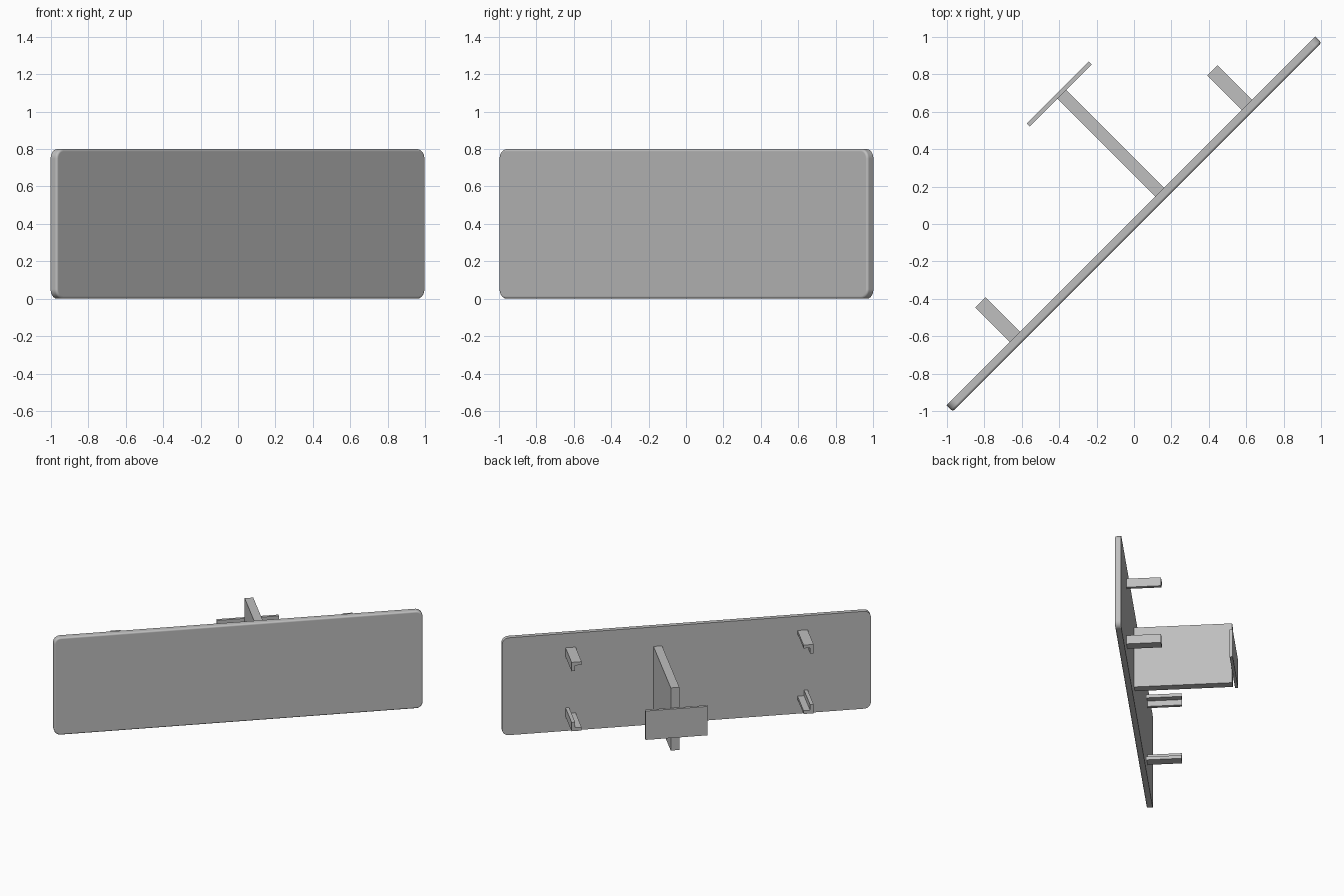
import bpy, bmesh, math

if "Cube" in bpy.data.objects:
    bpy.data.objects.remove(bpy.data.objects["Cube"])

TURN = math.radians(45)      # whole assembly stands diagonally
BACK = 0.023                 # rear face of the panel (local y)

grey = bpy.data.materials.new("plain grey")
grey.diffuse_color = (0.52, 0.52, 0.52, 1)
grey.use_nodes = True
grey.node_tree.nodes["Principled BSDF"].inputs["Base Color"].default_value = grey.diffuse_color


def finish(name, bm):
    bmesh.ops.recalc_face_normals(bm, faces=bm.faces)
    mesh = bpy.data.meshes.new(name)
    bm.to_mesh(mesh)
    bm.free()
    mesh.materials.append(grey)
    obj = bpy.data.objects.new(name, mesh)
    obj.rotation_euler.z = TURN
    bpy.context.collection.objects.link(obj)
    return obj


def prism(points, y0, y1):
    """Extrude an x-z outline from y0 to y1."""
    bm = bmesh.new()
    face = bm.faces.new([bm.verts.new((x, y0, z)) for x, z in points])
    out = bmesh.ops.extrude_face_region(bm, geom=[face])
    verts = [g for g in out["geom"] if isinstance(g, bmesh.types.BMVert)]
    bmesh.ops.translate(bm, verts=verts, vec=(0, y1 - y0, 0))
    return bm


def rect(x0, x1, z0, z1):
    return [(x0, z0), (x1, z0), (x1, z1), (x0, z1)]


# Panel: rounded corners and a softened front rim
bm = prism(rect(-1.394, 1.394, 0, 0.8), -BACK, BACK)
corners = [e for e in bm.edges if abs(e.verts[0].co.y - e.verts[1].co.y) > 0.01]
bmesh.ops.bevel(bm, geom=corners, offset=0.05, segments=6, profile=0.5, affect='EDGES')
rim = [e for e in bm.edges if all(v.co.y < -BACK + 1e-4 for v in e.verts)]
bmesh.ops.bevel(bm, geom=rim, offset=0.013, segments=4, profile=0.5, affect='EDGES')
panel = finish("panel", bm)
bpy.context.view_layer.objects.active = panel
panel.select_set(True)
bpy.ops.object.shade_smooth_by_angle(angle=math.radians(30))
panel.modifiers.new("even shading", 'WEIGHTED_NORMAL').keep_sharp = True

# Support arm and its end plate behind the panel
finish("support_arm", prism(rect(0.185, 0.25, 0.125, 0.64), BACK, 0.764))
finish("end_plate", prism(rect(-0.026, 0.444, 0.238, 0.475), 0.762, 0.785))

# Four angle brackets, mirrored left-right and top-bottom
ANGLE = [(0.839, 0.283), (0.915, 0.283), (0.915, 0.21),
         (0.888, 0.21), (0.888, 0.256), (0.839, 0.256)]
for side, sx in (("left", -1), ("right", 1)):
    for level, sz in (("lower", -1), ("upper", 1)):
        outline = [(sx * x, 0.4 + sz * z) for x, z in ANGLE]
        finish(f"{level}_{side}_bracket", prism(outline, BACK, 0.284))
